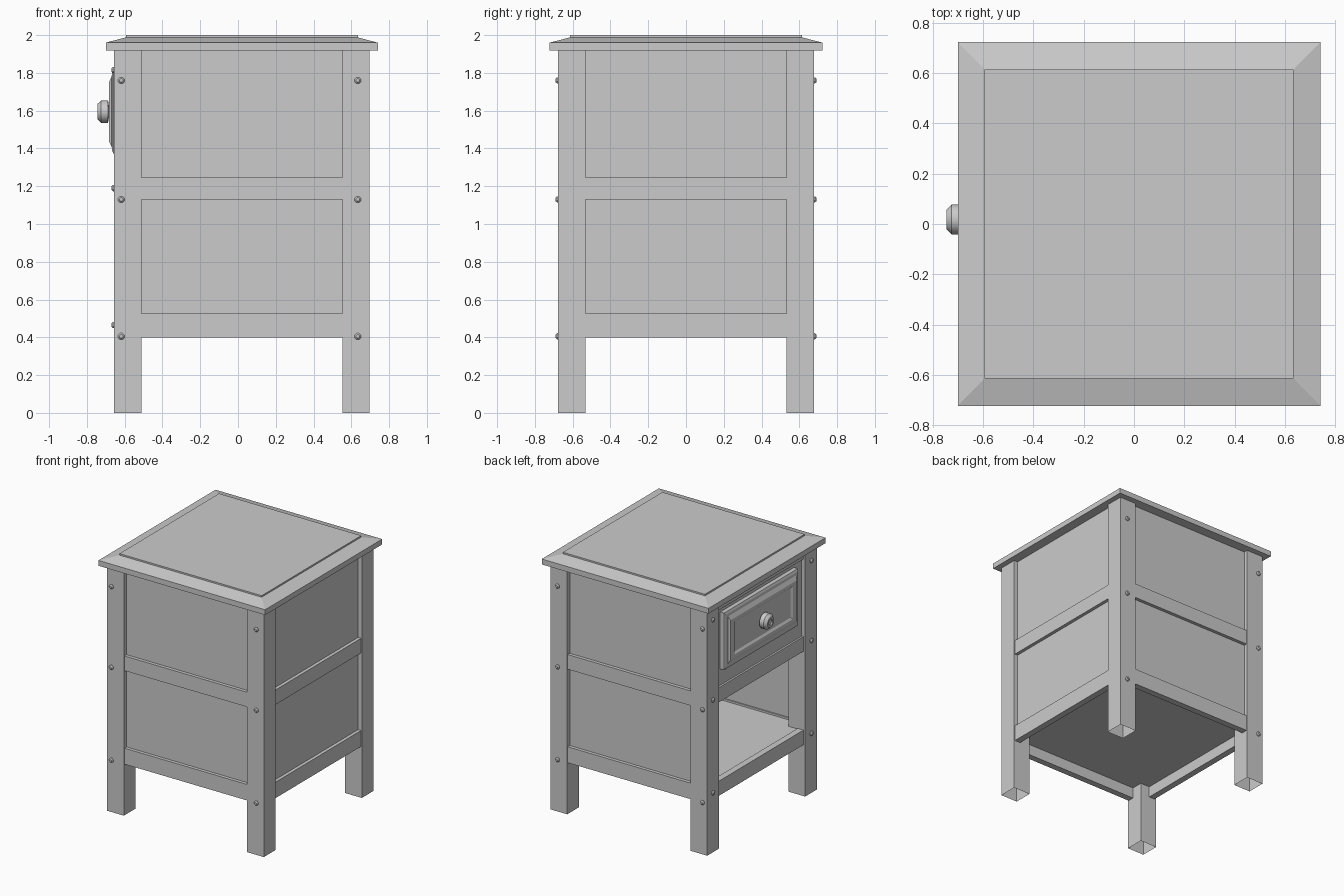
import bpy, bmesh, math
from mathutils import Matrix, Vector

if "Cube" in bpy.data.objects:
    bpy.data.objects.remove(bpy.data.objects["Cube"])

CX = 0.02            # cabinet body centre in x (knob sticks out on -x)
H, LEG = 0.677, 0.145  # half width of body, leg thickness


def finish(name, bm):
    bmesh.ops.recalc_face_normals(bm, faces=bm.faces)
    me = bpy.data.meshes.new(name)
    bm.to_mesh(me)
    bm.free()
    ob = bpy.data.objects.new(name, me)
    bpy.context.collection.objects.link(ob)
    return ob


def box(name, x0, x1, y0, y1, z0, z1, open_bottom=False):
    bm = bmesh.new()
    bmesh.ops.create_cube(bm, size=1)
    for v in bm.verts:
        v.co = Vector((x1 if v.co.x > 0 else x0, y1 if v.co.y > 0 else y0, z1 if v.co.z > 0 else z0))
    ob = finish(name, bm)
    if open_bottom:
        bm = bmesh.new()
        bm.from_mesh(ob.data)
        bmesh.ops.delete(bm, geom=[f for f in bm.faces if f.normal.z < -0.9], context='FACES_ONLY')
        bm.to_mesh(ob.data)
        bm.free()
    return ob


def lofted(name, rings, matrix=Matrix()):
    """Stack of closed rings joined by quads, with end caps."""
    bm = bmesh.new()
    vs = [[bm.verts.new(matrix @ Vector(p)) for p in r] for r in rings]
    n = len(rings[0])
    for a, b in zip(vs, vs[1:]):
        for i in range(n):
            bm.faces.new((a[i], a[(i + 1) % n], b[(i + 1) % n], b[i]))
    bm.faces.new(vs[0])
    bm.faces.new(vs[-1])
    return finish(name, bm)


def rect(hx, hy, z):
    return [(-hx, -hy, z), (hx, -hy, z), (hx, hy, z), (-hx, hy, z)]


def circle(r, z, n):
    return [(r * math.cos(math.tau * (i + .5) / n), r * math.sin(math.tau * (i + .5) / n), z) for i in range(n)]


def facing(origin, direction):
    """Matrix sending local z to a horizontal direction, local y up."""
    z = Vector(direction)
    y = Vector((0, 0, 1))
    x = y.cross(z)
    m = Matrix((x, y, z)).transposed().to_4x4()
    m.translation = origin
    return m


# table top with sloping border and raised centre
lofted("table_top", [rect(.72, .722, 1.918), rect(.72, .722, 1.96), rect(.614, .614, 1.988),
                     rect(.614, .614, 2.0)], Matrix.Translation((CX, 0, 0)))

# four hollow-bottomed legs
for sx in (-1, 1):
    for sy in (-1, 1):
        xs = sorted((CX + sx * H, CX + sx * (H - LEG)))
        ys = sorted((sy * H, sy * (H - LEG)))
        box("leg", *xs, *ys, 0, 1.92, open_bottom=True)


def side_box(name, d, out, thick, z0, z1):
    """Board spanning between two legs on the side facing d."""
    o, i, w = H - out, H - out - thick, H - LEG
    if d[0]:
        box(name, *sorted((CX + d[0] * o, CX + d[0] * i)), -w, w, z0, z1)
    else:
        box(name, CX - w, CX + w, *sorted((d[1] * o, d[1] * i)), z0, z1)


# rails on all sides, panels on three closed sides
for d in ((1, 0), (-1, 0), (0, 1), (0, -1)):
    out = .015 if d == (-1, 0) else .006
    side_box("lower_rail", d, out, .05, .40, .525 if d != (-1, 0) else .515)
    side_box("middle_rail", d, out, .05, 1.13, 1.245)
    if d != (-1, 0):
        side_box("side_panel", d, .032, .015, .525, 1.13)
        side_box("side_panel", d, .032, .015, 1.245, 1.92)

# inside boards
box("bottom_shelf", CX - .63, CX + .63, -.63, .63, .485, .51)
box("drawer_floor", CX - .61, CX + .62, -.62, .62, 1.2, 1.22)
side_box("drawer_box_front", (-1, 0), .03, .02, 1.245, 1.92)
side_box("top_rail", (-1, 0), .015, .05, 1.85, 1.92)

# drawer front with stepped border and sunken centre
m = facing((0, .018, 1.595), (-1, 0, 0))
lofted("drawer_front", [rect(.455, .222, .62), rect(.455, .222, .66), rect(.445, .205, .667), rect(.42, .185, .669),
                        rect(.41, .155, .684), rect(.36, .13, .684), rect(.345, .115, .674)], m)

# turned knob
knob = lofted("drawer_knob", [circle(r, z, 20) for r, z in
              ((.032, .67), (.034, .684), (.06, .688), (.06, .724), (.04, .745), (.024, .745), (.02, .738))], m)
knob.data.shade_smooth()
bpy.context.view_layer.objects.active = knob
knob.select_set(True)
bpy.ops.object.shade_smooth_by_angle(angle=math.radians(35))


# studs on the legs
def stud(pos, d):
    lofted("stud", [circle(r, z, 8) for r, z in ((.018, -.005), (.018, .005), (.01, .013))], facing(pos, d))


for s in (-1, 1):
    for z in (.405, 1.13, 1.76):
        for x in (-.618, .634):
            stud((x, s * H, z), (0, s, 0))
    for z in (.465, 1.19, 1.815):
        stud((CX - H, s * .607, z), (-1, 0, 0))
